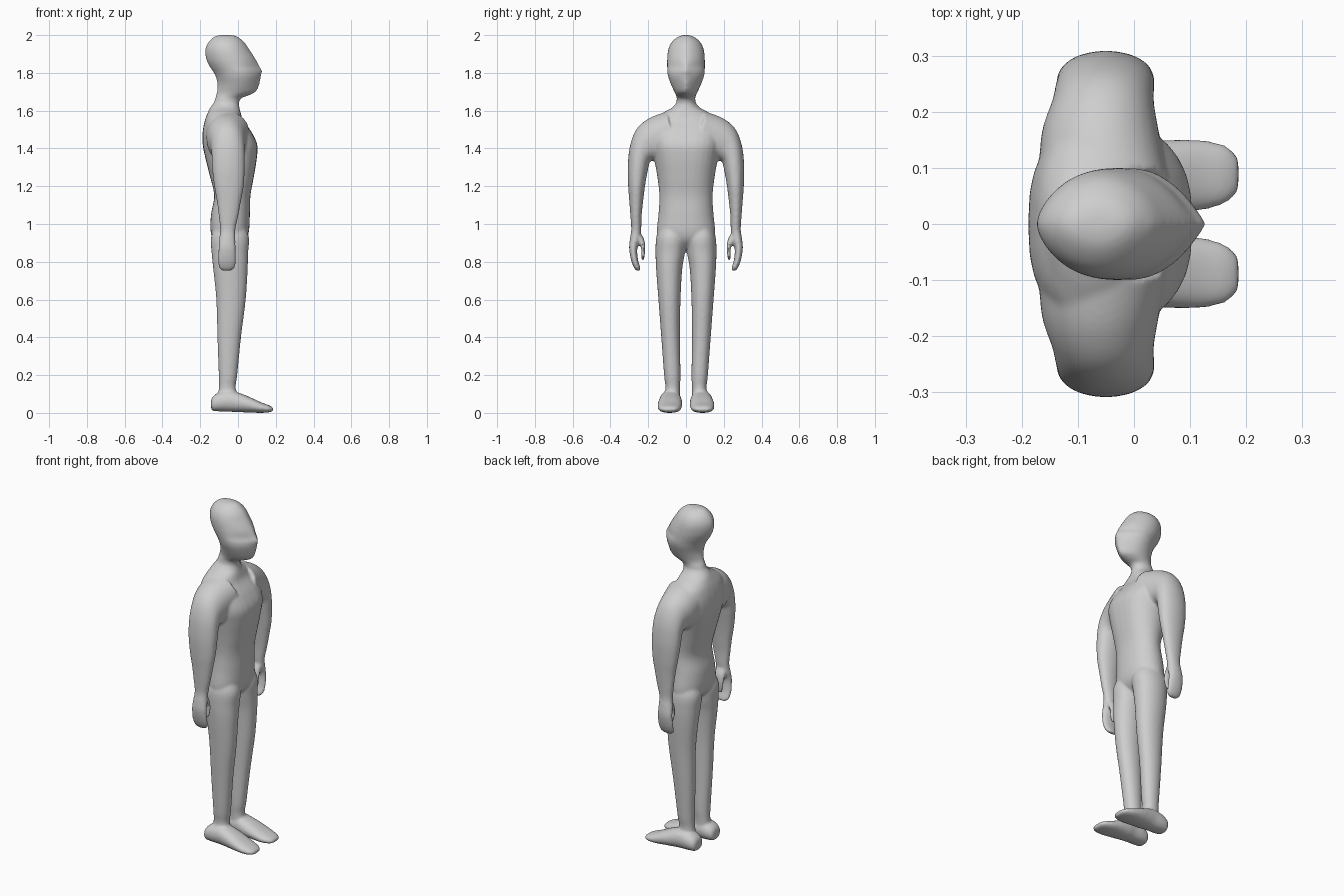
import bpy
import bmesh
import math
from mathutils import Vector

SIDES = 32   # points around each cross-section
STEPS = 5    # in-between sections per span

old = bpy.data.objects.get("Cube")
if old:
    bpy.data.objects.remove(old)

bm = bmesh.new()


def smooth_rows(rows):
    """Interpolate the key sections with a smooth spline."""
    out = []
    last = len(rows) - 1
    for i in range(last):
        a, b = rows[max(i - 1, 0)], rows[i]
        c, d = rows[i + 1], rows[min(i + 2, last)]
        for s in range(STEPS):
            t = s / STEPS
            out.append([q + 0.5 * t * (r - p + t * (2 * p - 5 * q + 4 * r - w
                        + t * (3 * (q - r) + w - p)))
                        for p, q, r, w in zip(a, b, c, d)])
    out.append(rows[-1])
    return out


def power(value, exponent):
    return math.copysign(abs(value) ** exponent, value)


def loft(rows, section):
    """Skin a closed tube; section(row) gives centre, two half axes, sharpness."""
    rings = []
    for row in smooth_rows(rows):
        centre, u, v, sharp = section(row)
        ring = []
        for k in range(SIDES):
            angle = math.tau * k / SIDES
            c, s = math.cos(angle), math.sin(angle)
            e = sharp if c > 0 else min(sharp, 1.3)
            ring.append(bm.verts.new(centre + u * c + v * power(s, e)))
        rings.append(ring)
    for low, high in zip(rings, rings[1:]):
        for k in range(SIDES):
            n = (k + 1) % SIDES
            bm.faces.new((low[k], low[n], high[n], high[k]))
    bm.faces.new(rings[0])
    bm.faces.new(rings[-1])


def central(row):
    """Level section about the middle: height, half width, back, front, sharpness."""
    z, half, back, front, sharp = row
    return (Vector(((back + front) / 2, 0, z)),
            Vector(((front - back) / 2, 0, 0)), Vector((0, half, 0)), sharp)


def limb(side):
    """Tilted section: inner y and z, outer y and z, back, front."""
    def section(row):
        y0, z0, y1, z1, back, front = row
        return (Vector(((back + front) / 2, side * (y0 + y1) / 2, (z0 + z1) / 2)),
                Vector(((front - back) / 2, 0, 0)),
                Vector((0, side * (y1 - y0) / 2, (z1 - z0) / 2)), 0.9)
    return section


def level(rows):
    """Expand height, inner, outer, back, front into limb rows."""
    return [(y0, z, y1, z, back, front) for z, y0, y1, back, front in rows]


def foot_section(side):
    """Upright section along the foot: x, inner, outer, bottom, top."""
    def section(row):
        x, y0, y1, z0, z1 = row
        return (Vector((x, side * (y0 + y1) / 2, (z0 + z1) / 2)),
                Vector((0, 0, (z1 - z0) / 2)),
                Vector((0, side * (y1 - y0) / 2, 0)), 0.8)
    return section


# Head and neck, with a ridge down the face
head = [
    (2.0, .015, -.1, -.03, 1), (1.99, .045, -.128, 0, 1.1),
    (1.96, .078, -.158, .035, 1.2), (1.92, .095, -.174, .063, 1.3),
    (1.87, .1, -.168, .095, 1.4), (1.83, .1, -.148, .118, 2),
    (1.81, .1, -.134, .129, 2), (1.78, .095, -.118, .121, 1.6),
    (1.74, .08, -.109, .115, 1.8), (1.7, .062, -.112, .095, 1.5),
    (1.68, .053, -.117, .055, 1.3), (1.66, .049, -.122, .012, 1),
    (1.6, .055, -.14, 0, 1)]

# Trunk from neck base to hips
torso = [
    (1.64, .052, -.13, .004, 1), (1.615, .075, -.148, .008, 1),
    (1.59, .12, -.16, .014, .9), (1.55, .17, -.175, .027, .8),
    (1.49, .19, -.187, .07, .75), (1.42, .185, -.187, .102, .75),
    (1.35, .17, -.173, .1, .75), (1.25, .152, -.148, .084, .8),
    (1.15, .141, -.126, .066, .85), (1.05, .146, -.143, .063, .85),
    (.96, .155, -.145, .058, .85), (.91, .145, -.125, .04, .9),
    (.87, .11, -.08, .0, 1)]

# Shoulder, arm and mitten hand
arm = [
    (.06, 1.38, .1, 1.595, -.17, .06), (.13, 1.33, .19, 1.563, -.165, .045),
    (.165, 1.335, .258, 1.508, -.147, .036), (.19, 1.33, .295, 1.42, -.14, .036),
    (.203, 1.28, .308, 1.31, -.137, .036), (.217, 1.2, .306, 1.2, -.126, .03),
    (.227, 1.12, .3, 1.12, -.112, .016), (.235, 1.04, .294, 1.04, -.102, .001),
    (.237, .97, .29, .97, -.095, -.014), (.243, .92, .297, .92, -.1, -.014),
    (.258, .87, .301, .87, -.104, -.013), (.254, .81, .291, .81, -.106, -.012),
    (.242, .77, .276, .77, -.102, -.016), (.24, .752, .262, .752, -.085, -.035)]

thumb = level([
    (.96, .245, .28, -.08, -.03), (.92, .222, .262, -.088, -.022),
    (.88, .216, .239, -.088, -.02), (.84, .218, .236, -.085, -.022),
    (.806, .224, .235, -.075, -.03)])

# Leg from hip to ankle
leg = level([
    (1, .03, .13, -.11, .03), (.93, 0, .157, -.143, .058),
    (.85, .005, .161, -.14, .054), (.76, .02, .158, -.131, .051),
    (.6, .029, .146, -.115, .041), (.4, .032, .131, -.109, .016),
    (.2, .029, .116, -.102, -.004), (.13, .032, .109, -.102, -.012),
    (.06, .032, .12, -.11, .005)])

foot = [
    (-.143, .06, .105, .03, .06), (-.135, .04, .127, .012, .085),
    (-.1, .028, .138, .008, .108), (-.04, .025, .14, .006, .118),
    (0, .02, .144, .004, .108), (.06, .02, .15, .002, .085),
    (.12, .024, .15, 0, .057), (.165, .037, .14, .003, .04),
    (.188, .06, .118, .01, .026)]

loft(head, central)
loft(torso, central)
for side in (1, -1):
    for rows in (arm, thumb, leg):
        loft(rows, limb(side))
    loft(foot, foot_section(side))

bmesh.ops.recalc_face_normals(bm, faces=bm.faces)
mesh = bpy.data.meshes.new("human_figure")
bm.to_mesh(mesh)
bm.free()
figure = bpy.data.objects.new("human_figure", mesh)
bpy.context.collection.objects.link(figure)

# One plain colour
skin = bpy.data.materials.new("plain_grey")
skin.use_nodes = True
colour = (.62, .62, .62, 1)
skin.diffuse_color = colour
skin.node_tree.nodes["Principled BSDF"].inputs["Base Color"].default_value = colour
mesh.materials.append(skin)

# Fuse the parts into one skin and soften the joints
fuse = figure.modifiers.new("fuse", "REMESH")
fuse.mode = "VOXEL"
fuse.voxel_size = .007
fuse.use_smooth_shade = True
soften = figure.modifiers.new("soften", "SMOOTH")
soften.factor = .5
soften.iterations = 8
